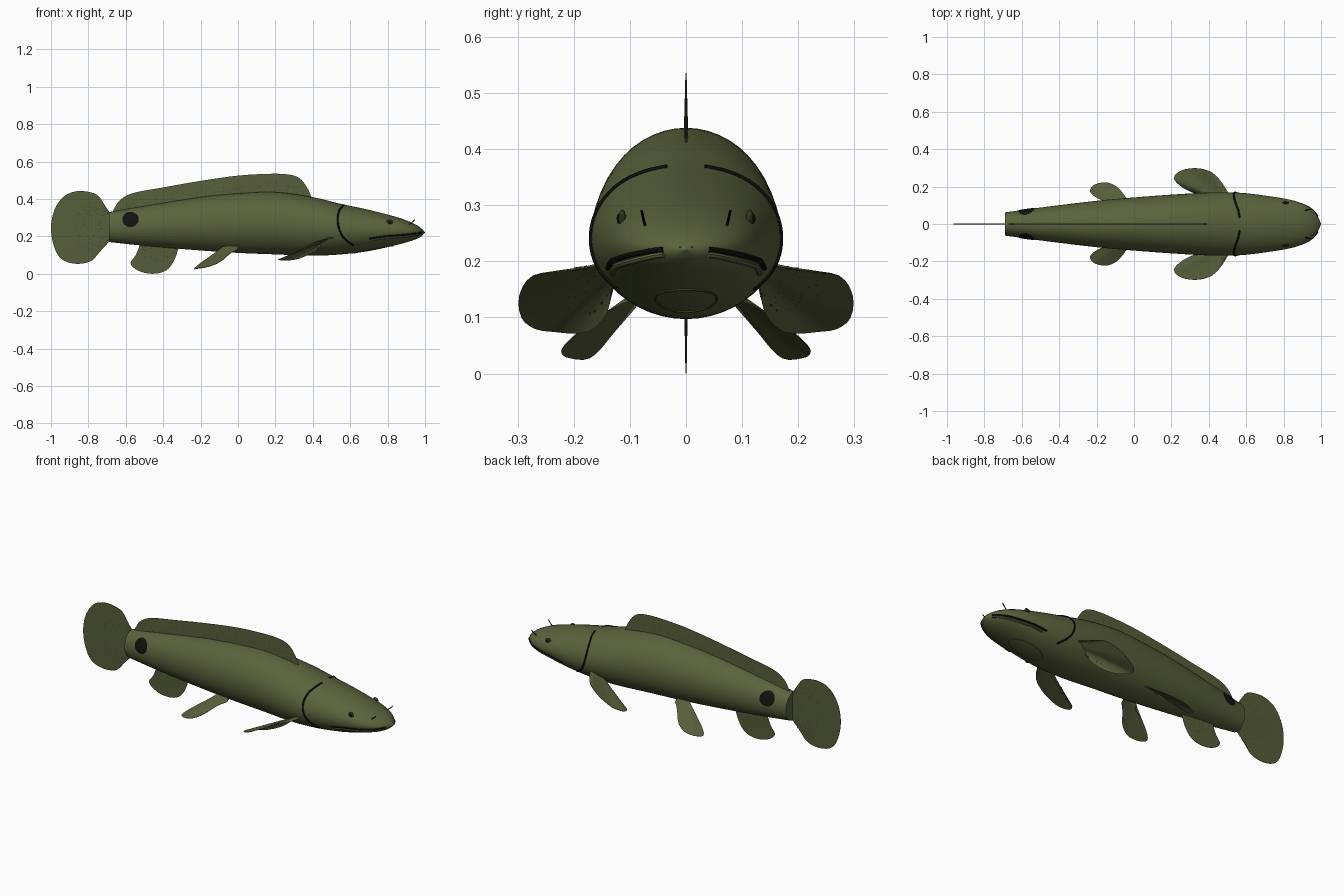
import bpy, bmesh, math, random
from mathutils import Vector

random.seed(4)
if "Cube" in bpy.data.objects:
    bpy.data.objects.remove(bpy.data.objects["Cube"])


def material(name, rgb):
    m = bpy.data.materials.new(name)
    m.use_nodes = True
    m.diffuse_color = (*rgb, 1)
    bsdf = m.node_tree.nodes["Principled BSDF"]
    bsdf.inputs["Base Color"].default_value = (*rgb, 1)
    bsdf.inputs["Roughness"].default_value = 0.7
    return m


OLIVE = material("olive skin", (0.105, 0.125, 0.045))
FIN = material("fin olive", (0.095, 0.112, 0.042))
DARK = material("dark olive", (0.035, 0.042, 0.016))
BLACK = material("black", (0.006, 0.006, 0.005))


def finish(name, bm, mat):
    bmesh.ops.remove_doubles(bm, verts=bm.verts, dist=1e-5)
    bmesh.ops.recalc_face_normals(bm, faces=bm.faces)
    me = bpy.data.meshes.new(name)
    bm.to_mesh(me)
    bm.free()
    me.materials.append(mat)
    ob = bpy.data.objects.new(name, me)
    bpy.context.collection.objects.link(ob)
    return ob


def loft(name, rings, mat):
    """Skin a row of closed rings and cap both ends."""
    bm = bmesh.new()
    rows = [[bm.verts.new(p) for p in ring] for ring in rings]
    n = len(rows[0])
    for a, b in zip(rows, rows[1:]):
        for i in range(n):
            k = (i + 1) % n
            bm.faces.new((a[i], a[k], b[k], b[i]))
    bm.faces.new(rows[0])
    bm.faces.new(rows[-1])
    bmesh.ops.dissolve_degenerate(bm, dist=1e-5, edges=bm.edges)
    return finish(name, bm, mat)


def spline(pts, t):
    """Catmull-Rom point at fraction t of a control list."""
    pts = [Vector(p) for p in pts]
    f = t * (len(pts) - 1)
    i = min(int(f), len(pts) - 2)
    u = f - i
    b, c = pts[i], pts[i + 1]
    a = pts[i - 1] if i else 2 * b - c
    d = pts[i + 2] if i + 2 < len(pts) else 2 * c - b
    return 0.5 * (2 * b + (c - a) * u + (2 * a - 5 * b + 4 * c - d) * u * u
                  + (3 * b - a - 3 * c + d) * u ** 3)


# Body stations: x, belly height, back height, half width
STATIONS = [(-.69, .17, .33, .062), (-.5, .15, .362, .088), (-.2, .125, .41, .124),
            (0, .112, .43, .142), (.2, .104, .437, .157), (.4, .097, .41, .168),
            (.55, .104, .374, .168), (.7, .122, .342, .152), (.85, .155, .303, .126),
            (.92, .174, .278, .1), (.96, .189, .258, .07), (.985, .204, .239, .036),
            (1, .22, .222, .001)]


def section(x):
    """Centre height, half height and half width of the body at x."""
    s = STATIONS
    x = max(s[0][0], min(s[-1][0], x))
    i = max(k for k in range(len(s) - 1) if s[k][0] <= x)
    h = s[i + 1][0] - s[i][0]
    u = (x - s[i][0]) / h

    def slope(k, c):
        lo, hi = s[max(k - 1, 0)], s[min(k + 1, len(s) - 1)]
        return (hi[c] - lo[c]) / (hi[0] - lo[0])

    low, top, wide = [
        s[i][c] * (2 * u**3 - 3 * u**2 + 1) + s[i + 1][c] * (3 * u**2 - 2 * u**3)
        + h * slope(i, c) * (u**3 - 2 * u**2 + u) + h * slope(i + 1, c) * (u**3 - u**2)
        for c in (1, 2, 3)]
    return (low + top) / 2, (top - low) / 2, max(wide, 0)


def on_body(x, z, side, lift=0.0):
    """Point on the flank at x and height z."""
    c, h, w = section(x)
    q = max(-1, min(1, (z - c) / h))
    p = Vector((x, side * w * math.sqrt(1 - q * q), c + q * h))
    normal = Vector((0, p.y / w**2, (p.z - c) / h**2)).normalized()
    return p + normal * lift


def tube(name, pts, radius, mat):
    cu = bpy.data.curves.new(name, "CURVE")
    cu.dimensions = "3D"
    cu.bevel_depth = radius
    cu.bevel_resolution = 2
    cu.use_fill_caps = True
    sp = cu.splines.new("POLY")
    sp.points.add(len(pts) - 1)
    for q, p in zip(sp.points, pts):
        q.co = (*p, 1)
    ob = bpy.data.objects.new(name, cu)
    bpy.context.collection.objects.link(ob)
    cu.materials.append(mat)
    bpy.ops.object.select_all(action="DESELECT")
    ob.select_set(True)
    bpy.context.view_layer.objects.active = ob
    bpy.ops.object.convert(target="MESH")


def flank_line(name, xz, radius, mat, side, lift=0.0):
    path = [spline(xz, k / 24) for k in range(25)]
    tube(name, [on_body(p.x, p.y, side, lift) for p in path], radius, mat)


def ellipsoid(name, loc, size, mat):
    bm = bmesh.new()
    bmesh.ops.create_uvsphere(bm, u_segments=16, v_segments=10, radius=1)
    for v in bm.verts:
        v.co = Vector(loc) + Vector(a * b for a, b in zip(v.co, size))
    return finish(name, bm, mat)


def fin(name, base, edge, side=1, rays=30, rows=5, speckles=0):
    """Thin blade between a root line and an outer edge."""
    base, edge = ([Vector((p[0], p[1] * side, p[2])) for p in pts] for pts in (base, edge))
    normal = Vector()
    loop = edge + base[::-1]
    for a, b in zip(loop, loop[1:] + loop[:1]):
        normal += a.cross(b)
    normal.normalize()
    rings, spots = [], bmesh.new()
    for j in range(rays + 1):
        a, b = spline(base, j / rays), spline(edge, j / rays)
        grid = [(a.lerp(b, r / rows), .004 - .003 * r / rows) for r in range(rows + 1)]
        rings.append([p + normal * t for p, t in grid] + [p - normal * t for p, t in grid[::-1]])
        # Short dark flecks along each ray
        along = (b - a).normalized()
        across = along.cross(normal)
        for _ in range(speckles if 2 < j < rays - 2 else 0):
            f = random.uniform(.15, .62)
            for s in (1, -1):
                mid = a.lerp(b, f) + normal * s * (.0046 - .003 * f)
                spots.faces.new([spots.verts.new(mid + d) for d in (
                    along * .005, across * .0015, along * -.005, across * -.0015)])
    loft(name, rings, FIN)
    if speckles:
        finish(name + "_flecks", spots, DARK)
    else:
        spots.free()


# Body
rings = []
for k in range(73):
    x = -.69 + 1.69 * math.sin(k / 72 * math.pi / 2)
    c, h, w = section(x)
    rings.append([(x, w * math.cos(a), c + h * math.sin(a))
                  for a in (2 * math.pi * i / 48 for i in range(48))])
loft("body", rings, OLIVE)

# Upright fins on the centre line, given as x and z
upright = lambda pts: [(x, 0, z) for x, z in pts]
fin("dorsal_fin",
    upright([(.4, .39), (.2, .425), (-.05, .415), (-.35, .37), (-.67, .32)]),
    upright([(.395, .405), (.37, .46), (.33, .51), (.27, .531), (.17, .535), (0, .525),
             (-.2, .497), (-.4, .462), (-.56, .432), (-.63, .395), (-.665, .345)]),
    rays=60, speckles=2)
fin("tail_fin", upright([(-.68, .325), (-.68, .25), (-.68, .175)]),
    upright([(-.7, .335), (-.74, .41), (-.785, .435), (-.86, .442), (-.93, .415),
             (-.98, .345), (-1, .25), (-.985, .15), (-.945, .08), (-.87, .054),
             (-.79, .066), (-.745, .11), (-.7, .17)]), rays=48, speckles=3)
fin("anal_fin", upright([(-.31, .155), (-.42, .165), (-.53, .17)]),
    upright([(-.32, .13), (-.34, .075), (-.375, .025), (-.43, .002), (-.5, .005),
             (-.555, .03), (-.574, .06), (-.55, .095), (-.525, .15)]), speckles=2)

for side, label in ((1, "left"), (-1, "right")):
    # Paired fins
    fin(label + "_pectoral_fin", [(.51, .14, .2), (.47, .135, .18), (.43, .125, .16)],
        [(.51, .155, .193), (.47, .22, .182), (.42, .273, .174), (.35, .297, .14),
         (.275, .293, .1), (.225, .268, .08), (.217, .235, .075), (.26, .195, .072),
         (.32, .165, .08), (.39, .14, .11), (.44, .133, .15)], side, speckles=1)
    fin(label + "_pelvic_fin", [(0, .08, .15), (-.04, .078, .15), (-.08, .075, .15)],
        [(0, .1, .13), (-.04, .14, .11), (-.09, .198, .068), (-.15, .222, .04),
         (-.215, .207, .028), (-.233, .168, .03), (-.17, .125, .078), (-.08, .09, .118)], side)

    # Tail spot
    bm = bmesh.new()
    disc = [[bm.verts.new(on_body(-.575 + r * math.cos(a), .29 + .9 * r * math.sin(a), side, .003))
             for a in (math.tau * i / 20 for i in range(20))] for r in (.003, .015, .03, .044)]
    bm.faces.new(disc[0])
    for a, b in zip(disc, disc[1:]):
        for i in range(20):
            bm.faces.new((a[i], a[i - 1], b[i - 1], b[i]))
    finish(label + "_tail_spot", bm, BLACK)

    # Gill slit, mouth and lip
    flank_line(label + "_gill_slit", [(.565, .368), (.54, .335), (.533, .28), (.548, .22),
                                      (.578, .18), (.617, .152)], .005, BLACK, side)
    flank_line(label + "_mouth", [(.7, .188), (.78, .2), (.86, .206), (.93, .213),
                                  (.982, .221)], .005, BLACK, side)
    flank_line(label + "_lower_lip", [(.72, .18), (.78, .19), (.86, .196), (.93, .203),
                                      (.98, .212)], .006, OLIVE, side)

    # Eye and nostrils
    eye = on_body(.81, .275, side)
    ellipsoid(label + "_eye", eye, (.017, .007, .017), DARK)
    ellipsoid(label + "_pupil", eye + Vector((0, side * .004, .001)), (.01, .006, .01), BLACK)
    nose = on_body(.915, .264, side)
    tube(label + "_nostril_tube", [nose, nose + Vector((.016, side * .003, .012)),
                                   nose + Vector((.03, side * .006, .026))], .0025, BLACK)
    ellipsoid(label + "_snout_pore", (.992, side * .009, .225), (.004, .005, .003), DARK)

# Chin plate under the jaw
bm = bmesh.new()
rim = []
for i in range(32):
    a = math.tau * i / 32
    x, y = .725 + .105 * math.cos(a), .055 * math.sin(a)
    c, h, w = section(x)
    rim.append((x, y, c - h * math.sqrt(1 - (y / w) ** 2) - .001))
bm.free()
tube("chin_plate_edge", rim + rim[:1], .002, OLIVE)

# Smooth shading with sharp creases kept
bpy.ops.object.select_all(action="DESELECT")
for ob in bpy.context.scene.objects:
    if ob.type == "MESH":
        ob.select_set(True)
        bpy.context.view_layer.objects.active = ob
bpy.ops.object.shade_smooth_by_angle(angle=math.radians(40))
